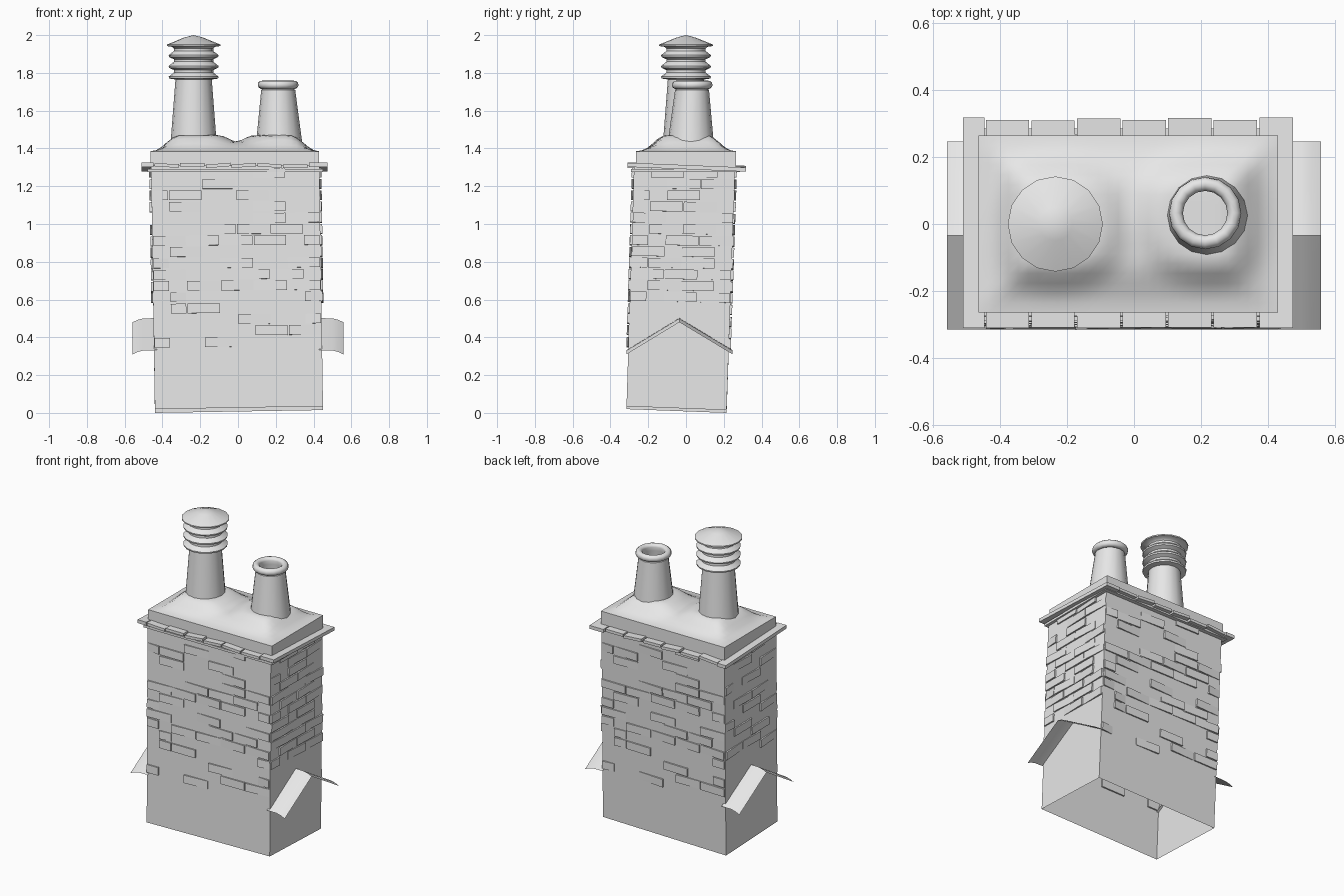
import bpy, bmesh, math, random
from mathutils import Vector

random.seed(4)
if "Cube" in bpy.data.objects:
    bpy.data.objects.remove(bpy.data.objects["Cube"])

stone = bpy.data.materials.new("pale_grey")
stone.use_nodes = True
GREY = (0.8, 0.8, 0.8, 1)
stone.diffuse_color = GREY
stone.node_tree.nodes["Principled BSDF"].inputs["Base Color"].default_value = GREY


def finish(bm, name, smooth=0, fix=True):
    if fix:
        bmesh.ops.recalc_face_normals(bm, faces=bm.faces)
    mesh = bpy.data.meshes.new(name)
    bm.to_mesh(mesh)
    bm.free()
    mesh.materials.append(stone)
    ob = bpy.data.objects.new(name, mesh)
    bpy.context.collection.objects.link(ob)
    if smooth:
        bpy.ops.object.select_all(action="DESELECT")
        ob.select_set(True)
        bpy.context.view_layer.objects.active = ob
        bpy.ops.object.shade_smooth_by_angle(angle=math.radians(smooth))
    return ob


def hexa(bm, low, high):
    """Closed solid between two matching loops of four points."""
    a = [bm.verts.new(p) for p in low]
    b = [bm.verts.new(p) for p in high]
    bm.faces.new(a[::-1])
    bm.faces.new(b)
    for i in range(4):
        j = (i + 1) % 4
        bm.faces.new((a[i], a[j], b[j], b[i]))


def rect(x0, x1, y0, y1, z):
    return [Vector(p) for p in ((x0, y0, z), (x1, y0, z), (x1, y1, z), (x0, y1, z))]


# Leaning shaft, open at the bottom
TOP = 1.31
bottom = rect(-0.44, 0.45, -0.315, 0.215, 0)
for p, z in zip(bottom, (0.02, 0.035, 0.015, 0)):
    p.z = z
top = rect(-0.46, 0.43, -0.275, 0.26, TOP)
bm = bmesh.new()
hexa(bm, bottom, top)
bm.faces.ensure_lookup_table()
bmesh.ops.delete(bm, geom=[bm.faces[0]], context="FACES_ONLY")
finish(bm, "chimney_shaft")


# Raised bricks: each letter is a half-brick column, a capital is a half brick
def bricks(name, corner, columns, courses):
    a0, b0 = bottom[corner], bottom[(corner + 1) % 4]
    a1, b1 = top[corner], top[(corner + 1) % 4]
    out = (b0 - a0).cross(a1 - a0).normalized()

    def on_wall(s, z, lift):
        t = z / TOP
        return a0.lerp(b0, s).lerp(a1.lerp(b1, s), t) + out * lift

    bm = bmesh.new()
    for row, course in enumerate(courses.split()):
        z = 1.245 - 0.061 * row
        for ch in course.replace("-", ""):
            col = ord(ch.lower()) - ord("a")
            s0 = col / columns + 0.004
            s1 = min(col + (1 if ch.isupper() else 2), columns) / columns - 0.004
            # One end of each brick sits prouder than the other
            l0, l1 = random.choice(((0.002, 0.011), (0.011, 0.003), (0.008, 0.01)))
            loops = []
            for f, g in ((-0.01, -0.01), (l0, l1)):
                loops.append([on_wall(s0, z, f), on_wall(s1, z, g),
                              on_wall(s1, z + 0.052, g), on_wall(s0, z + 0.052, f)])
            hexa(bm, *loops)
    finish(bm, name)


LONG = "g d Abf bg gi dfh acegj b Aei afh Acegi Bj Bc fj gi Ad"
bricks("front_bricks", 0, 10, LONG)
bricks("back_bricks", 2, 10, LONG)
bricks("left_bricks", 1, 6, "bd ce Ac bd ae bd Ace ad Abd ace bd Ace")
bricks("right_bricks", 3, 6, "d b e Ac - bd c Ae b d ac e")

# Ledge of thin tiles under the mortar
bm = bmesh.new()
hexa(bm, rect(-0.48, 0.45, -0.29, 0.285, 1.275), rect(-0.48, 0.45, -0.29, 0.285, 1.29))
for side in (-1, 1):
    for i in range(6):
        x = -0.442 + 0.136 * i
        tilt = random.uniform(-0.006, 0.006)
        edge = 0.31 + random.uniform(-0.002, 0.007 if side > 0 else 0.001)
        y0, y1 = sorted((side * 0.2, side * edge))
        loops = [rect(x, x + 0.129, y0, y1, z) for z in (1.293, 1.311)]
        for loop in loops:
            for p in loop:
                p.z += tilt * (1 if p.x > x else -1) - side * 0.008
        hexa(bm, *loops)
# End tiles run the full depth and dip toward the back
for x0, x1 in ((-0.51, -0.447), (0.375, 0.475)):
    loops = [rect(x0, x1, -0.31, 0.318, z) for z in (1.29, 1.312)]
    for loop in loops:
        for p in loop:
            p.z -= p.y * 0.04
    hexa(bm, *loops)
finish(bm, "ledge_tiles")

# Mortar bed heaped up around the pots
POTS = (Vector((-0.235, 0)), Vector((0.218, 0.025)))


def ease(t):
    t = max(0, min(1, t))
    return t * t * (3 - 2 * t)


bm = bmesh.new()
bmesh.ops.create_grid(bm, x_segments=30, y_segments=18, size=1)
for v in bm.verts:
    v.co.x, v.co.y = v.co.x * 0.447 - 0.017, v.co.y * 0.265
    rim = min(0.447 - abs(v.co.x + 0.017), 0.265 - abs(v.co.y))
    near = min((v.co.xy - p).length for p in POTS)
    v.co.z = 1.385 + ease(rim / 0.16) * (0.045 + 0.04 * ease((0.25 - near) / 0.12))
skirt = bmesh.ops.extrude_edge_only(bm, edges=[e for e in bm.edges if e.is_boundary])
for g in skirt["geom"]:
    if isinstance(g, bmesh.types.BMVert):
        g.co.z = 1.3
finish(bm, "mortar_bed", 40)


# Pots turned from a profile of (radius, height)
def lathe(name, profile, base, lean=(0, 0), sides=16, smooth=35):
    bm = bmesh.new()
    rings = []
    z0, z1 = profile[0][1], max(z for r, z in profile)
    for r, z in profile:
        c = base + Vector(lean) * (z - z0) / (z1 - z0)
        if r == 0:
            rings.append([bm.verts.new((c.x, c.y, z))] * sides)
            continue
        angles = [math.tau * i / sides for i in range(sides)]
        rings.append([bm.verts.new((c.x + r * math.cos(a), c.y + r * math.sin(a), z))
                      for a in angles])
    for a, b in zip(rings, rings[1:]):
        for i in range(sides):
            j = (i + 1) % sides
            corners = dict.fromkeys((a[i], a[j], b[j], b[i]))
            bm.faces.new(list(corners))
    return finish(bm, name, smooth)


lathe("vented_pot", [(0.122, 1.43), (0.095, 1.78)], POTS[0])
hood = [(0.095, 1.765)]
for k in range(3):
    z = 1.77 + 0.057 * k
    hood += [(0.13, z), (0.132, z + 0.01), (0.104, z + 0.032), (0.104, z + 0.045)]
hood += [(0.114, 1.938), (0.142, 1.942), (0.142, 1.95), (0.05, 1.987), (0, 2)]
lathe("louvred_hood", hood, POTS[0])

open_pot = [(0.122, 1.43), (0.09, 1.71)]
for k in range(9):
    a = math.radians(-110 + 35 * k)
    open_pot.append((0.087 + 0.021 * math.cos(a), 1.737 + 0.022 * math.sin(a)))
open_pot += [(0.073, 1.715), (0.075, 1.44)]
lathe("open_pot", open_pot, POTS[1], lean=(-0.006, 0.008), smooth=50)

# Bent gable sheets on both sides
for name, side in (("left_gable_sheet", 1), ("right_gable_sheet", -1)):
    bm = bmesh.new()
    rows = []
    for x, drop in ((0.43, 0), (0.5, 0.002), (0.53, 0.009), (0.558, 0.022)):
        rows.append([bm.verts.new((side * x, y, z - drop))
                     for y, z in ((-0.315, 0.332), (-0.035, 0.502), (0.247, 0.332))])
    for a, b in zip(rows, rows[1:]):
        for i in range(2):
            quad = (a[i], b[i], b[i + 1], a[i + 1])
            bm.faces.new(quad if side > 0 else quad[::-1])
    finish(bm, name, 35, fix=False)
